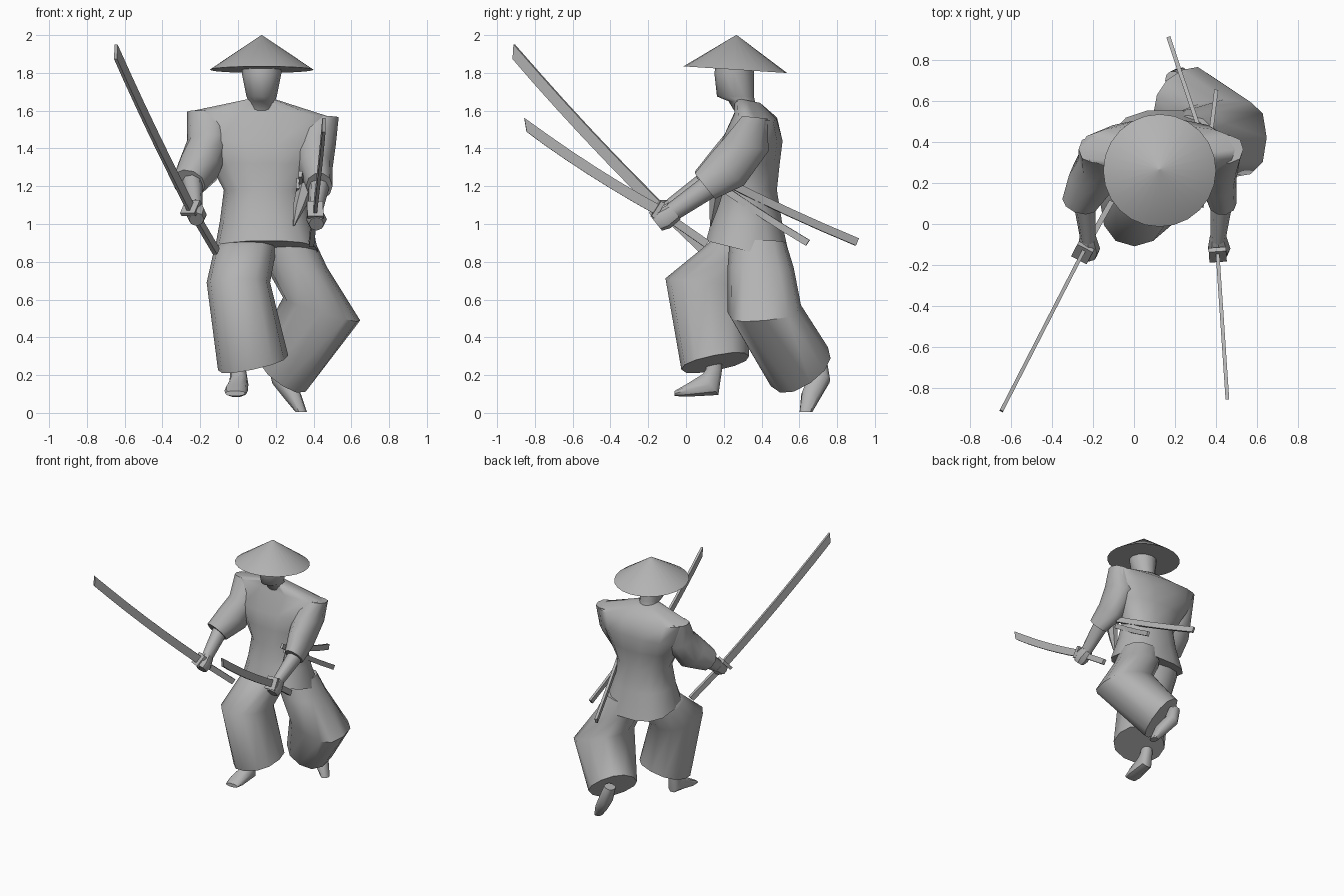
import bpy, bmesh, math
from mathutils import Vector

cloth = bpy.data.materials.new("plain grey")
cloth.diffuse_color = (0.45, 0.45, 0.45, 1)
X, Z = Vector((1, 0, 0)), Vector((0, 0, 1))


def finish(name, bm, angle=40):
    bmesh.ops.recalc_face_normals(bm, faces=bm.faces)
    mesh = bpy.data.meshes.new(name)
    bm.to_mesh(mesh)
    bm.free()
    mesh.materials.append(cloth)
    ob = bpy.data.objects.new(name, mesh)
    bpy.context.collection.objects.link(ob)
    bpy.ops.object.select_all(action='DESELECT')
    ob.select_set(True)
    bpy.context.view_layer.objects.active = ob
    bpy.ops.object.shade_smooth_by_angle(angle=math.radians(angle))
    return ob


def skin(name, rings, angle=40):
    """Bridge equal rings of points and cap both ends."""
    bm = bmesh.new()
    rows = [[bm.verts.new(p) for p in ring] for ring in rings]
    n = len(rows[0])
    for a, b in zip(rows, rows[1:]):
        for i in range(n):
            j = (i + 1) % n
            bm.faces.new((a[i], a[j], b[j], b[i]))
    bm.faces.new(rows[0])
    bm.faces.new(rows[-1])
    return finish(name, bm, angle)


def loft(name, sections, sides=12, power=1.0, angle=40):
    """Sections are (centre, path direction, width radius, depth radius[, squareness])."""
    rings = []
    for centre, direction, ru, rv, *own in sections:
        p = own[0] if own else power
        d = Vector(direction).normalized()
        u = (X - d * d.x).normalized()
        v = d.cross(u)
        ring = []
        for i in range(sides):
            a = math.tau * i / sides
            c, s = math.cos(a), math.sin(a)
            c = math.copysign(abs(c) ** p, c)
            s = math.copysign(abs(s) ** p, s)
            ring.append(Vector(centre) + u * ru * c + v * rv * s)
        rings.append(ring)
    return skin(name, rings, angle)


def bar(name, start, end, width, thick, sag=0.0, cut=0.0, steps=6):
    """Flat bar, bowed downwards, with an optional slanted far end."""
    a, b = Vector(start), Vector(end)
    d = (b - a).normalized()
    up = (Z - d * d.z).normalized()
    side = d.cross(up) * thick / 2
    rings = []
    for i in range(steps + 1):
        t = i / steps
        c = a.lerp(b, t) - up * sag * 4 * t * (1 - t)
        h = up * width / 2
        slant = d * cut if i == steps else Vector()
        rings.append([c + h + side + slant, c + h - side + slant,
                      c - h - side - slant, c - h + side - slant])
    return skin(name, rings, 30)


def sword(name, pommel, guard, tip, width, sag):
    bar(name + "_grip", pommel, guard, 0.042, 0.026, 0, 0, 1)
    bar(name + "_blade", guard, tip, width, 0.018, sag, 0.025)
    g, d = Vector(guard), (Vector(tip) - Vector(guard)).normalized()
    bar(name + "_guard", g - d * 0.012, g + d * 0.012, 0.095, 0.085, 0, 0, 1)


DOWN = (0, 0, -1)
ARM = (0, -0.78, -0.62)

# Straw hat: slightly tilted cone
loft("hat", [((0.125, 0.261, 1.817), (0, 0.064, 1), 0.275, 0.275),
             ((0.125, 0.267, 2.0), (0, 0.064, 1), 0.002, 0.002)], 24)

# Head and neck
loft("head", [((0.125, 0.315, 1.60), DOWN, 0.075, 0.06),
              ((0.125, 0.295, 1.65), DOWN, 0.07, 0.07),
              ((0.125, 0.262, 1.675), DOWN, 0.08, 0.098),
              ((0.125, 0.255, 1.80), DOWN, 0.105, 0.105),
              ((0.125, 0.262, 1.86), DOWN, 0.1, 0.1)], 12, 1, 60)

# Robe body: narrow waist, wide shoulders, hem rising at the front
loft("robe", [((0.15, 0.33, 0.855), (0, 0.25, 1), 0.275, 0.235, 0.78),
              ((0.145, 0.325, 1.02), (0, 0.1, 1), 0.24, 0.19, 0.9),
              ((0.14, 0.325, 1.18), Z, 0.215, 0.16, 0.95),
              ((0.135, 0.335, 1.32), Z, 0.285, 0.165, 0.9),
              ((0.13, 0.35, 1.44), Z, 0.355, 0.165, 0.9),
              ((0.13, 0.37, 1.575), (0.05, 0.15, 1), 0.395, 0.115, 0.85),
              ((0.125, 0.325, 1.655), (0, 0.2, 1), 0.075, 0.07)], 14, 0.9, 50)

# Sleeves
loft("sleeve_right", [((-0.155, 0.365, 1.595), (0, -0.1, -1), 0.115, 0.068, 0.75),
                      ((-0.155, 0.315, 1.44), (0, -0.3, -1), 0.115, 0.123),
                      ((-0.205, 0.22, 1.30), (-0.25, -0.7, -0.7), 0.115, 0.128),
                      ((-0.262, 0.105, 1.215), (-0.25, -0.78, -0.62), 0.09, 0.09)], 10, 1, 50)
loft("sleeve_left", [((0.425, 0.365, 1.565), (0, -0.1, -1), 0.108, 0.07, 0.75),
                     ((0.41, 0.32, 1.42), (0, -0.3, -1), 0.108, 0.128),
                     ((0.41, 0.22, 1.29), (0, -0.7, -0.7), 0.09, 0.128),
                     ((0.43, 0.10, 1.20), ARM, 0.07, 0.09)], 10, 1, 50)
loft("sleeve_tail", [((0.365, 0.17, 1.22), DOWN, 0.05, 0.05),
                     ((0.328, 0.15, 1.10), DOWN, 0.036, 0.03),
                     ((0.295, 0.13, 0.99), DOWN, 0.005, 0.004)], 6)

# Forearms and fists
for name, elbow, wrist in (("right", (-0.245, 0.14, 1.24), (-0.225, -0.07, 1.09)),
                           ("left", (0.43, 0.14, 1.21), (0.41, -0.07, 1.065))):
    w = Vector(wrist)
    loft("forearm_" + name, [(elbow, ARM, 0.058, 0.064),
                             (w, ARM, 0.038, 0.05)], 8, 1, 60)
    loft("hand_" + name, [(w + Vector((0, 0.01, 0)), ARM, 0.04, 0.05),
                          (w + Vector((0.005, -0.05, -0.04)), ARM, 0.055, 0.06),
                          (w + Vector((0.005, -0.085, -0.065)), ARM, 0.04, 0.045)], 8)

# Drawn swords
sword("long_sword", (-0.115, 0.10, 0.855), (-0.25, -0.14, 1.085),
      (-0.647, -0.912, 1.912), 0.06, 0.012)
sword("second_sword", (0.388, 0.11, 0.895), (0.408, -0.15, 1.075),
      (0.455, -0.85, 1.525), 0.055, 0.014)

# Sheaths tucked into the belt
bar("long_sheath", (0.41, 0.19, 1.235), (0.17, 0.905, 0.905), 0.042, 0.02, 0.008, 0, 4)
bar("short_sheath", (0.33, 0.09, 1.265), (0.40, 0.645, 0.90), 0.036, 0.02, 0.008, 0, 4)
bar("short_sheath_collar", (0.338, 0.155, 1.215), (0.34, 0.175, 1.2), 0.07, 0.06, 0, 0, 1)

# Wide trouser legs: forward leg, then trailing leg with the knee turned out
loft("trouser_right", [((0.055, 0.31, 0.90), (0, -0.2, -1), 0.155, 0.16),
                       ((0.035, 0.28, 0.85), (0, -0.2, -1), 0.165, 0.18),
                       ((0.002, 0.115, 0.69), (0, -0.1, -1), 0.168, 0.225),
                       ((0.08, 0.155, 0.265), (0.22, 0.2, -1), 0.19, 0.183)],
     12, 0.88, 60)
loft("trouser_left", [((0.26, 0.38, 0.90), (0.1, 0, -1), 0.145, 0.15),
                      ((0.31, 0.395, 0.77), (0, 0, -1), 0.162, 0.175),
                      ((0.443, 0.415, 0.55), (-0.3, 0.1, -1), 0.213, 0.195, 0.7),
                      ((0.235, 0.60, 0.245), (-0.6, 0.45, -0.66), 0.175, 0.183)],
     12, 0.88, 60)

# Feet
loft("foot_right", [((0.0, 0.15, 0.32), DOWN, 0.04, 0.045),
                    ((0.0, 0.148, 0.23), DOWN, 0.042, 0.045),
                    ((0.005, 0.13, 0.15), (0, -0.8, -0.6), 0.05, 0.072),
                    ((-0.01, 0.0, 0.118), (0, -1, 0), 0.062, 0.034),
                    ((-0.015, -0.06, 0.103), (0, -1, 0), 0.052, 0.014)], 10, 0.85)
loft("foot_left", [((0.19, 0.70, 0.29), (0.3, 0, -1), 0.04, 0.045),
                   ((0.225, 0.705, 0.18), (0.5, -0.2, -0.8), 0.05, 0.06),
                   ((0.29, 0.66, 0.09), (0.5, -0.3, -0.8), 0.045, 0.052),
                   ((0.335, 0.635, 0.004), (0, 0, -1), 0.03, 0.035)], 10, 0.85)
